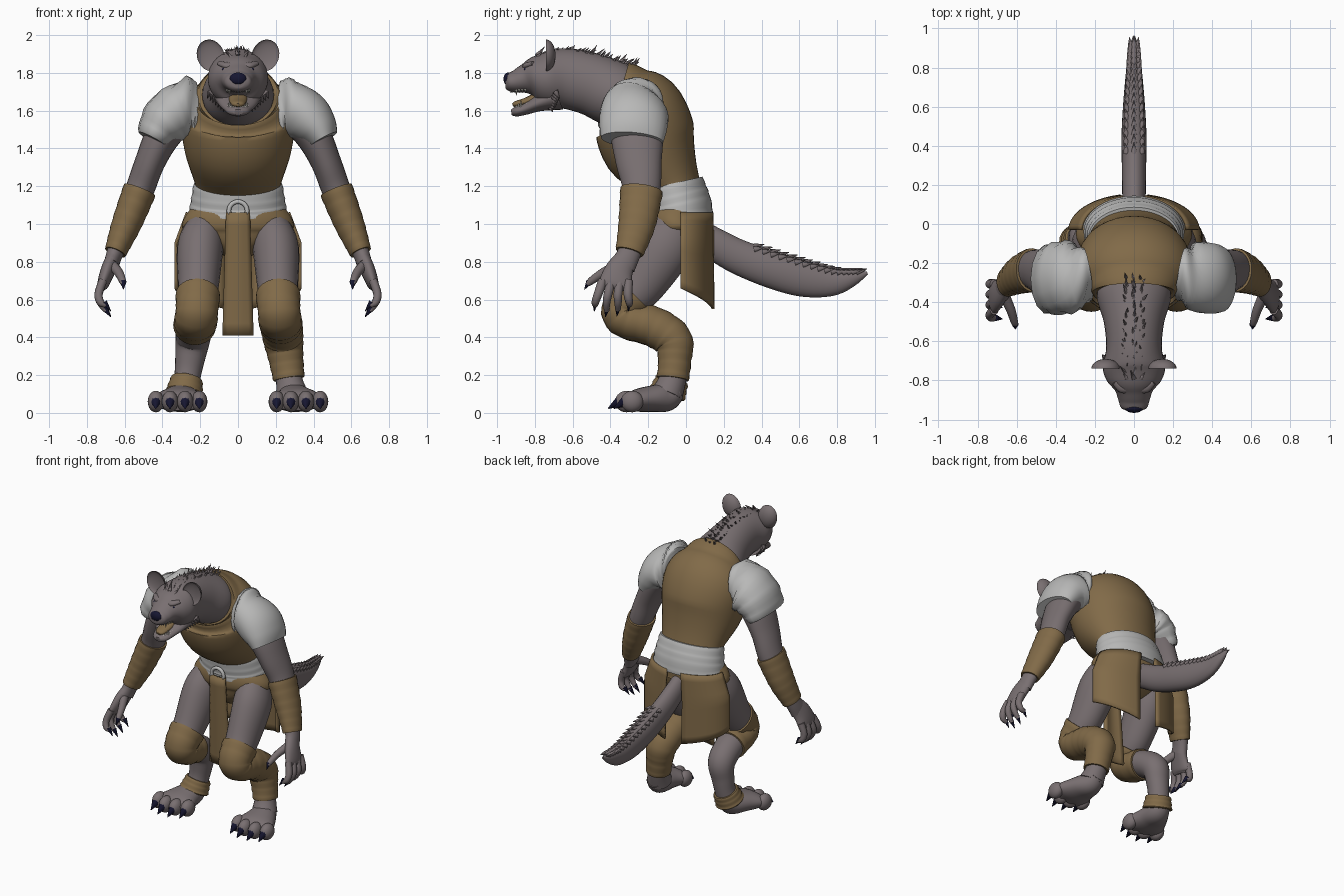
import bpy, bmesh, math, random
from mathutils import Vector, Matrix

random.seed(4)


def material(name, rgb):
    m = bpy.data.materials.new(name)
    m.diffuse_color = (*rgb, 1)
    return m


FUR = material("grey fur", (0.19, 0.16, 0.165))
HIDE = material("brown leather", (0.22, 0.145, 0.065))
CLOTH = material("pale cloth", (0.48, 0.48, 0.475))
DARK = material("dark claw", (0.008, 0.008, 0.03))
BONE = material("bone", (0.6, 0.58, 0.52))


def finish(name, bm, mat, angle=50):
    bmesh.ops.recalc_face_normals(bm, faces=bm.faces)
    me = bpy.data.meshes.new(name)
    bm.to_mesh(me)
    bm.free()
    me.materials.append(mat)
    me.shade_smooth()
    me.set_sharp_from_angle(angle=math.radians(angle))
    ob = bpy.data.objects.new(name, me)
    bpy.context.collection.objects.link(ob)
    return ob


def smooth_path(pts, steps):
    out = []
    for i in range(len(pts) - 1):
        a, b, c, d = pts[max(i - 1, 0)], pts[i], pts[i + 1], pts[min(i + 2, len(pts) - 1)]
        for k in range(steps):
            t = k / steps
            out.append([0.5 * (2 * q + (r - p) * t + (2 * p - 5 * q + 4 * r - s) * t * t
                               + (3 * q - p - 3 * r + s) * t ** 3) for p, q, r, s in zip(a, b, c, d)])
    return out + [list(pts[-1])]


def tube(name, pts, mat, s=1, sides=24, steps=5, ridge=0.0):
    """Loft through (x, y, z, half width, half depth) sections; s mirrors x."""
    path = smooth_path(pts, steps)
    bm, rings = bmesh.new(), []
    for i, p in enumerate(path):
        tan = (Vector(path[min(i + 1, len(path) - 1)][:3]) - Vector(path[max(i - 1, 0)][:3])).normalized()
        side = (Vector((1, 0, 0)) - tan * tan.x).normalized()
        up = tan.cross(side)
        f = 1 + ridge * ((i % 3) / 2)
        ring = []
        for k in range(sides):
            an = 2 * math.pi * k / sides
            v = Vector(p[:3]) + f * (side * p[3] * math.cos(an) + up * p[4] * math.sin(an))
            ring.append(bm.verts.new((v.x * s, v.y, v.z)))
        rings.append(ring)
    for r, q in zip(rings, rings[1:]):
        for k in range(sides):
            bm.faces.new((r[k], r[(k + 1) % sides], q[(k + 1) % sides], q[k]))
    bm.faces.new(rings[0])
    bm.faces.new(rings[-1])
    return finish(name, bm, mat)


def grow(pts, d):
    return [(*p[:3], p[3] + d, p[4] + d) for p in pts]


def spikes(name, items, mat, sides=6):
    """Cones given as (base, direction, radius, length)."""
    bm = bmesh.new()
    for base, d, r, length in items:
        d = Vector(d).normalized()
        m = Matrix.Translation(Vector(base) + d * length / 2) @ d.to_track_quat('Z', 'Y').to_matrix().to_4x4()
        bmesh.ops.create_cone(bm, cap_ends=True, segments=sides, radius1=r, radius2=r * 0.08, depth=length, matrix=m)
    return finish(name, bm, mat, 80)


def ball(name, c, r, mat, cup=False, roll=0.0):
    bm = bmesh.new()
    bmesh.ops.create_uvsphere(bm, u_segments=20, v_segments=14, radius=1)
    if cup:  # push the front half in, making a bowl
        for v in bm.verts:
            if v.co.y < 0:
                v.co.y *= -0.45
    m = Matrix.Translation(c) @ Matrix.Rotation(roll, 4, 'Y') @ Matrix.Diagonal((*r, 1))
    bmesh.ops.transform(bm, matrix=m, verts=bm.verts)
    return finish(name, bm, mat)


def panel(name, fn, nu, nv, mat, thick=0.014):
    bm = bmesh.new()
    g = [[bm.verts.new(fn(i / nu, j / nv)) for j in range(nv + 1)] for i in range(nu + 1)]
    for i in range(nu):
        for j in range(nv):
            bm.faces.new((g[i][j], g[i + 1][j], g[i + 1][j + 1], g[i][j + 1]))
    ob = finish(name, bm, mat)
    mod = ob.modifiers.new("thickness", 'SOLIDIFY')
    mod.thickness, mod.offset = thick, 0


# Torso, hips and belt
tube("tunic", [(0, -0.04, 1.08, 0.23, 0.15), (0, -0.07, 1.2, 0.225, 0.15), (0, -0.185, 1.40, 0.285, 0.25),
               (0, -0.25, 1.58, 0.30, 0.25), (0, -0.33, 1.665, 0.24, 0.195), (0, -0.355, 1.68, 0.21, 0.18)],
     HIDE, sides=40)
tube("hip_cloth", [(0, -0.03, 1.08, 0.25, 0.15), (0, -0.05, 1.01, 0.295, 0.165), (0, -0.05, 0.96, 0.275, 0.15),
                   (0, -0.05, 0.88, 0.14, 0.13), (0, -0.05, 0.82, 0.06, 0.07)], HIDE, sides=32)
tube("belt_sash", [(0, -0.07, 1.215, 0.232, 0.16), (0, -0.055, 1.15, 0.243, 0.17), (0, -0.04, 1.09, 0.253, 0.175),
                   (0, -0.035, 1.03, 0.262, 0.178)], CLOTH, sides=40, steps=4, ridge=0.02)
bpy.ops.mesh.primitive_torus_add(location=(0, -0.235, 1.07), rotation=(math.pi / 2, 0, 0),
                                 major_radius=0.048, minor_radius=0.012)
buckle = bpy.context.object
buckle.name = "buckle_ring"
buckle.data.materials.append(CLOTH)
buckle.data.shade_smooth()
panel("front_flap", lambda u, v: ((u - 0.5) * (0.12 + 0.04 * v), -0.236 + 0.03 * v - 0.012 * math.cos(4 * (u - 0.5)),
                                  1.06 - 0.65 * v), 6, 10, HIDE, 0.02)

# Neck, head and open jaws
tube("neck_and_head", [(0, -0.26, 1.64, 0.17, 0.15), (0, -0.37, 1.685, 0.19, 0.172), (0, -0.50, 1.74, 0.155, 0.165),
                       (0, -0.63, 1.77, 0.142, 0.16), (0, -0.73, 1.77, 0.16, 0.15),
                       (0, -0.80, 1.775, 0.14, 0.115), (0, -0.85, 1.768, 0.098, 0.08),
                       (0, -0.90, 1.755, 0.08, 0.06), (0, -0.94, 1.75, 0.066, 0.047),
                       (0, -0.955, 1.75, 0.035, 0.028)], FUR, sides=32)
tube("lower_jaw", [(0, -0.68, 1.68, 0.13, 0.08), (0, -0.78, 1.64, 0.105, 0.045), (0, -0.85, 1.61, 0.075, 0.032),
                   (0, -0.90, 1.595, 0.055, 0.026), (0, -0.925, 1.592, 0.025, 0.015)], FUR)
tube("tongue", [(0, -0.76, 1.675, 0.055, 0.04), (0, -0.84, 1.65, 0.046, 0.022), (0, -0.90, 1.635, 0.034, 0.016),
                (0, -0.918, 1.63, 0.012, 0.008)], HIDE, sides=16)
ball("nose", (0, -0.942, 1.768), (0.046, 0.024, 0.034), DARK)
teeth = []
for k in range(-7, 8):
    x, y = 0.06 * math.sin(k * 0.22), -0.835 - 0.08 * math.cos(k * 0.22)
    size = 0.036 if abs(k) == 4 else 0.022
    teeth += [((x, y - 0.012, 1.716), (0, 0, -1), 0.009, size), ((x, y + 0.012, 1.608), (0, 0, 1), 0.009, size + 0.01)]
spikes("teeth", teeth, BONE)
for s, side in ((1, "right"), (-1, "left")):
    ball(side + "_ear", (s * 0.145, -0.74, 1.892), (0.072, 0.05, 0.086), FUR, True, s * 0.35)
    ball(side + "_eye", (s * 0.07, -0.848, 1.818), (0.016, 0.012, 0.01), DARK)
    tube(side + "_brow", [(0.02, -0.85, 1.835, 0.012, 0.012), (0.06, -0.842, 1.84, 0.024, 0.016),
                          (0.10, -0.81, 1.85, 0.014, 0.012)], FUR, s, 12)

# Mane tufts, cheek ruff, tail and tail tufts
mane = []
for k in range(24):
    y = -0.79 + 0.50 * k / 23
    top = 1.84 + 0.075 * min(1, (y + 0.27) / -0.3) if y > -0.72 else 1.905
    for x in (-0.035, 0, 0.035):
        d = (random.uniform(-0.4, 0.4) + 8 * x, random.uniform(0.5, 1.4), random.uniform(0.6, 1.0))
        mane.append(((x, y, top - 0.014 - abs(x) * 0.3), d, 0.013, random.uniform(0.04, 0.075)))
spikes("mane", mane, FUR, 5)
spikes("cheek_ruff", [((s * (0.145 - 0.014 * k), -0.69 - 0.006 * k, 1.70 - 0.012 * k), (s * 0.4, 0.5, -0.8), 0.018, 0.045)
                      for k in range(7) for s in (-1, 1)], FUR, 5)
TAIL = [(0, 0.06, 0.95, 0.055, 0.08), (0, 0.15, 0.895, 0.06, 0.085), (0, 0.28, 0.825, 0.062, 0.092),
        (0, 0.45, 0.76, 0.064, 0.098), (0, 0.62, 0.71, 0.055, 0.095), (0, 0.77, 0.69, 0.042, 0.072),
        (0, 0.88, 0.712, 0.03, 0.042), (0, 0.96, 0.742, 0.006, 0.008)]
tube("tail", TAIL, FUR)
tufts = []
for p in smooth_path(TAIL, 4)[10:26]:
    for x in (-0.6, 0, 0.6):
        tufts.append(((x * p[3], p[1], p[2] + p[4] * (0.92 - 0.25 * abs(x))), (x * 0.3, 1, 0.25), 0.018, 0.055))
spikes("tail_tufts", tufts, FUR, 5)

ARM = [(0.28, -0.27, 1.60, 0.10, 0.13), (0.39, -0.26, 1.48, 0.095, 0.14), (0.465, -0.25, 1.33, 0.08, 0.122),
       (0.52, -0.235, 1.18, 0.076, 0.10), (0.59, -0.26, 1.0, 0.066, 0.085), (0.65, -0.30, 0.85, 0.045, 0.062),
       (0.672, -0.335, 0.78, 0.04, 0.07)]
LEG = [(0.17, -0.05, 0.99, 0.10, 0.12), (0.20, -0.12, 0.87, 0.122, 0.15), (0.21, -0.245, 0.67, 0.108, 0.125),
       (0.217, -0.345, 0.55, 0.098, 0.09), (0.222, -0.32, 0.495, 0.10, 0.085), (0.23, -0.18, 0.46, 0.098, 0.092),
       (0.24, -0.07, 0.385, 0.092, 0.09), (0.255, -0.06, 0.28, 0.078, 0.075), (0.27, -0.07, 0.18, 0.07, 0.072),
       (0.285, -0.10, 0.10, 0.085, 0.085)]
KNEE_TOP = [(0.212, -0.28, 0.625, 0.105, 0.112)]

for s, side in ((1, "right"), (-1, "left")):
    # Arm, bracer and hand
    tube(side + "_arm", ARM, FUR, s)
    tube(side + "_bracer", grow(ARM[3:6], 0.012), HIDE, s, steps=9, ridge=0.03)
    tube(side + "_palm", [(0.655, -0.31, 0.83, 0.038, 0.055), (0.69, -0.355, 0.75, 0.038, 0.075),
                          (0.715, -0.375, 0.68, 0.03, 0.085), (0.72, -0.38, 0.655, 0.015, 0.06)], FUR, s)
    claws = []
    for k, y in enumerate((-0.45, -0.405, -0.36, -0.315)):
        dy = (-0.03, -0.015, 0.0, 0.015)[k]
        tip = 0.54 + (0.03, 0, 0.005, 0.03)[k]
        tube(f"{side}_finger_{k + 1}", [(0.715, y + 0.01, 0.70, 0.023, 0.025), (0.738, y + dy / 2, 0.63, 0.022, 0.023),
             (0.728, y + dy, 0.585, 0.02, 0.02), (0.70, y + dy, tip, 0.013, 0.014)], FUR, s, 12)
        claws.append(((s * 0.708, y + dy, tip + 0.015), (-s * 0.6, -0.1, -0.8), 0.017, 0.06))
    tube(side + "_thumb", [(0.665, -0.36, 0.78, 0.028, 0.032), (0.63, -0.44, 0.74, 0.024, 0.025),
                           (0.612, -0.50, 0.70, 0.019, 0.02), (0.607, -0.52, 0.68, 0.013, 0.013)], FUR, s, 12)
    claws.append(((s * 0.607, -0.512, 0.695), (0, -0.5, -0.8), 0.017, 0.05))

    # Leg, foot and toes
    tube(side + "_leg", LEG, FUR, s)
    tube(side + "_foot", [(0.285, -0.045, 0.12, 0.055, 0.05), (0.29, -0.10, 0.085, 0.08, 0.075),
                          (0.305, -0.18, 0.075, 0.11, 0.07), (0.315, -0.26, 0.065, 0.14, 0.06),
                          (0.32, -0.31, 0.05, 0.12, 0.04)], FUR, s)
    for k, (x, y) in enumerate(((0.205, -0.285), (0.28, -0.315), (0.36, -0.315), (0.435, -0.285))):
        ball(f"{side}_toe_{k + 1}", (s * x, y, 0.06), (0.043, 0.06, 0.057), FUR)
        claws.append(((s * x, y - 0.025, 0.068), (0, -1, -0.62), 0.034, 0.085))
    spikes(side + "_claws", claws, DARK, 10)

    # Rear skirt panel, parted for the tail
    def skirt(u, v, s=s):
        a = math.radians(12 + 76 * u)
        rx = 0.27 + 0.06 * min(1, v * 2.5)
        return (s * rx * math.sin(a), -0.035 + (0.178 + 0.005 * v) * math.cos(a), 1.06 - v * (0.51 - 0.11 * u))
    panel(side + "_skirt_panel", skirt, 12, 10, HIDE)

# Leg wraps differ: one full shin wrap, one knee wrap with an ankle band
tube("right_leg_wrap", grow(KNEE_TOP + LEG[3:9], 0.012), HIDE, 1, steps=6, ridge=0.035)
tube("left_knee_wrap", grow(KNEE_TOP + LEG[3:6], 0.012), HIDE, -1, steps=6, ridge=0.035)
tube("left_ankle_wrap", grow(LEG[8:10], 0.012), HIDE, -1, steps=9, ridge=0.05)

# Shoulder guards: a smooth padded one and a stepped, plated one
GUARD = [(0.235, -0.255, 1.60, 0.125, 0.165), (0.29, -0.265, 1.60, 0.14, 0.18), (0.36, -0.275, 1.565, 0.138, 0.183),
         (0.415, -0.28, 1.505, 0.115, 0.178), (0.45, -0.285, 1.445, 0.085, 0.165)]
tube("right_shoulder_guard", GUARD, CLOTH, 1, sides=28, steps=6)
tube("left_shoulder_guard", grow(GUARD, 0.002), CLOTH, -1, sides=14, steps=3, ridge=0.05)
